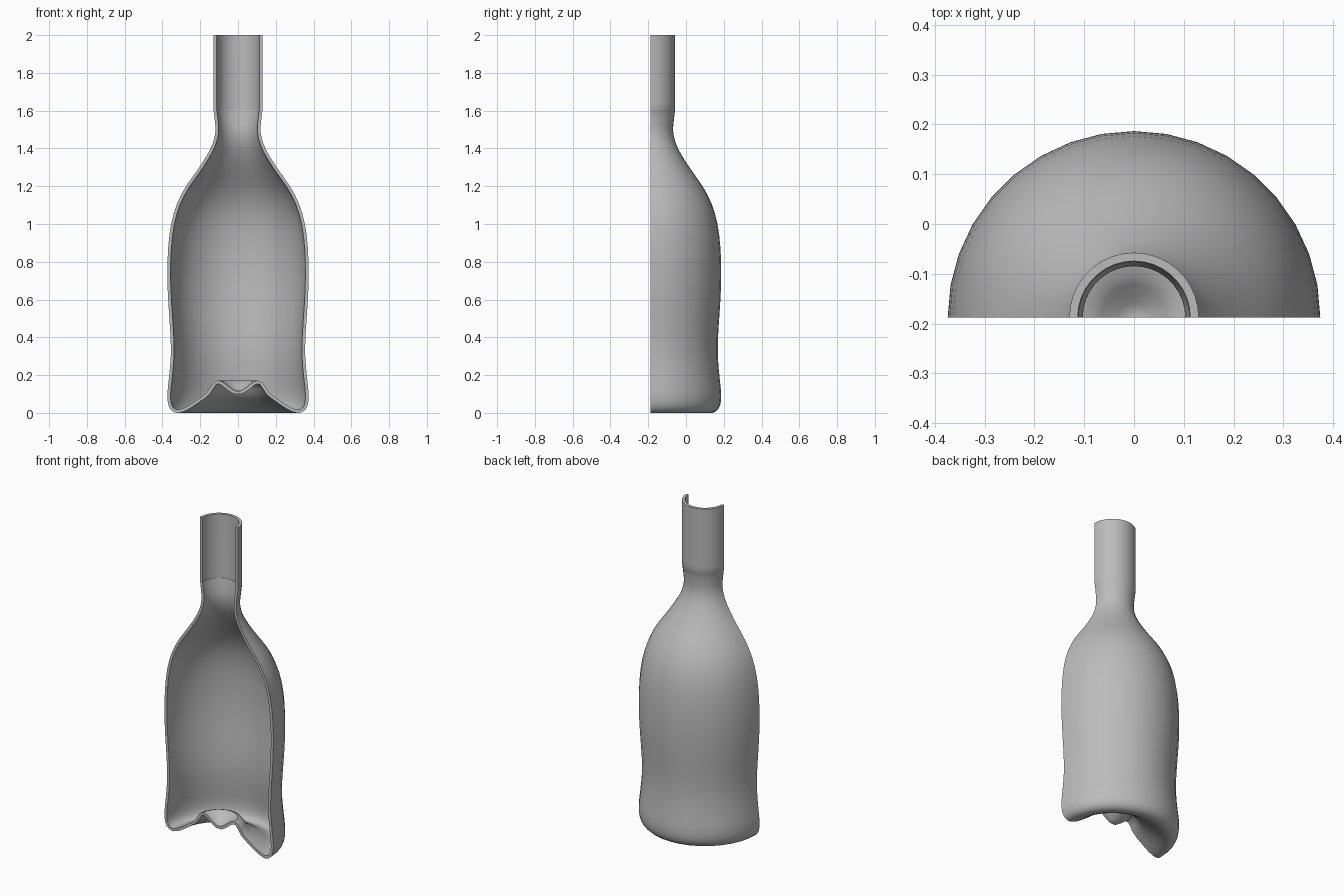
import bpy, bmesh, math
from mathutils import Vector

cube = bpy.data.objects.get("Cube")
if cube:
    bpy.data.objects.remove(cube)

RADIUS = 0.375
WALL = 0.017
STEPS = 18          # facets around the half turn
AXIS = Vector((0, -RADIUS / 2, 0))

# Outer wall (radius, height), from the middle of the base up to the lip
OUTER = [(0, .099), (.018, .099), (.06, .125), (.092, .15), (.117, .149),
         (.152, .097), (.2, .06), (.26, .02), (.31, 0), (.345, .008),
         (.368, .04), (.374, .1), (.365, .19), (.356, .3), (.358, .42),
         (.368, .57), (.374, .72), (.37, .87), (.354, 1), (.322, 1.11),
         (.272, 1.205), (.205, 1.3), (.15, 1.39), (.124, 1.46),
         (.12, 1.52), (.129, 1.6), (.13, 1.64), (.13, 2)]


def smooth_path(points, cuts=2):
    """Catmull-Rom curve through the profile points."""
    pts = [Vector(p) for p in points]
    path = []
    for i in range(len(pts) - 1):
        a, b, c, d = pts[max(i - 1, 0)], pts[i], pts[i + 1], pts[min(i + 2, len(pts) - 1)]
        if i in (0, len(pts) - 2):      # keep the base dot flat and the neck straight
            path.append(b)
            continue
        for k in range(cuts):
            t = k / cuts
            path.append(0.5 * (2 * b + (c - a) * t + (2 * a - 5 * b + 4 * c - d) * t * t
                               + (3 * b - a - 3 * c + d) * t ** 3))
    return path + [pts[-1]]


def offset_path(path, distance):
    """Inner wall: the path moved along its left-hand normals."""
    moved = []
    for i, p in enumerate(path):
        tangent = (path[min(i + 1, len(path) - 1)] - path[max(i - 1, 0)]).normalized()
        moved.append(p + Vector((-tangent.y, tangent.x)) * distance)
    moved[0].x = 0
    moved[-1].y = path[-1].y
    return moved


outer = smooth_path(OUTER)
inner = offset_path(outer, WALL)

# Cut face of the wall, then half a turn of the closed profile
bm = bmesh.new()
rows = [[bm.verts.new((p.x, AXIS.y, p.y)) for p in path] for path in (outer, inner)]
for i in range(len(outer) - 1):
    bm.faces.new((rows[0][i], rows[0][i + 1], rows[1][i + 1], rows[1][i]))
first_cut = list(bm.faces)
rim = [e for e in bm.edges if e.is_boundary and any(v.co.x > 1e-5 for v in e.verts)]
bmesh.ops.spin(bm, geom=rim, cent=AXIS, axis=(0, 0, 1),
               angle=math.pi, steps=STEPS, use_duplicate=False)

# Mirrored cut face on the other side
second = bmesh.ops.duplicate(bm, geom=first_cut)["geom"]
for v in second:
    if isinstance(v, bmesh.types.BMVert):
        v.co.x = -v.co.x
bmesh.ops.remove_doubles(bm, verts=bm.verts, dist=1e-4)
bmesh.ops.recalc_face_normals(bm, faces=bm.faces)

mesh = bpy.data.meshes.new("bottle_half")
bm.to_mesh(mesh)
bm.free()
bottle = bpy.data.objects.new("bottle_half", mesh)
bpy.context.collection.objects.link(bottle)

# Plain grey material
grey = bpy.data.materials.new("plain grey")
grey.use_nodes = True
colour = (0.5, 0.5, 0.5, 1)
grey.diffuse_color = colour
grey.node_tree.nodes["Principled BSDF"].inputs["Base Color"].default_value = colour
mesh.materials.append(grey)

bpy.ops.object.select_all(action="DESELECT")
bottle.select_set(True)
bpy.context.view_layer.objects.active = bottle
bpy.ops.object.shade_smooth_by_angle(angle=math.radians(40))
